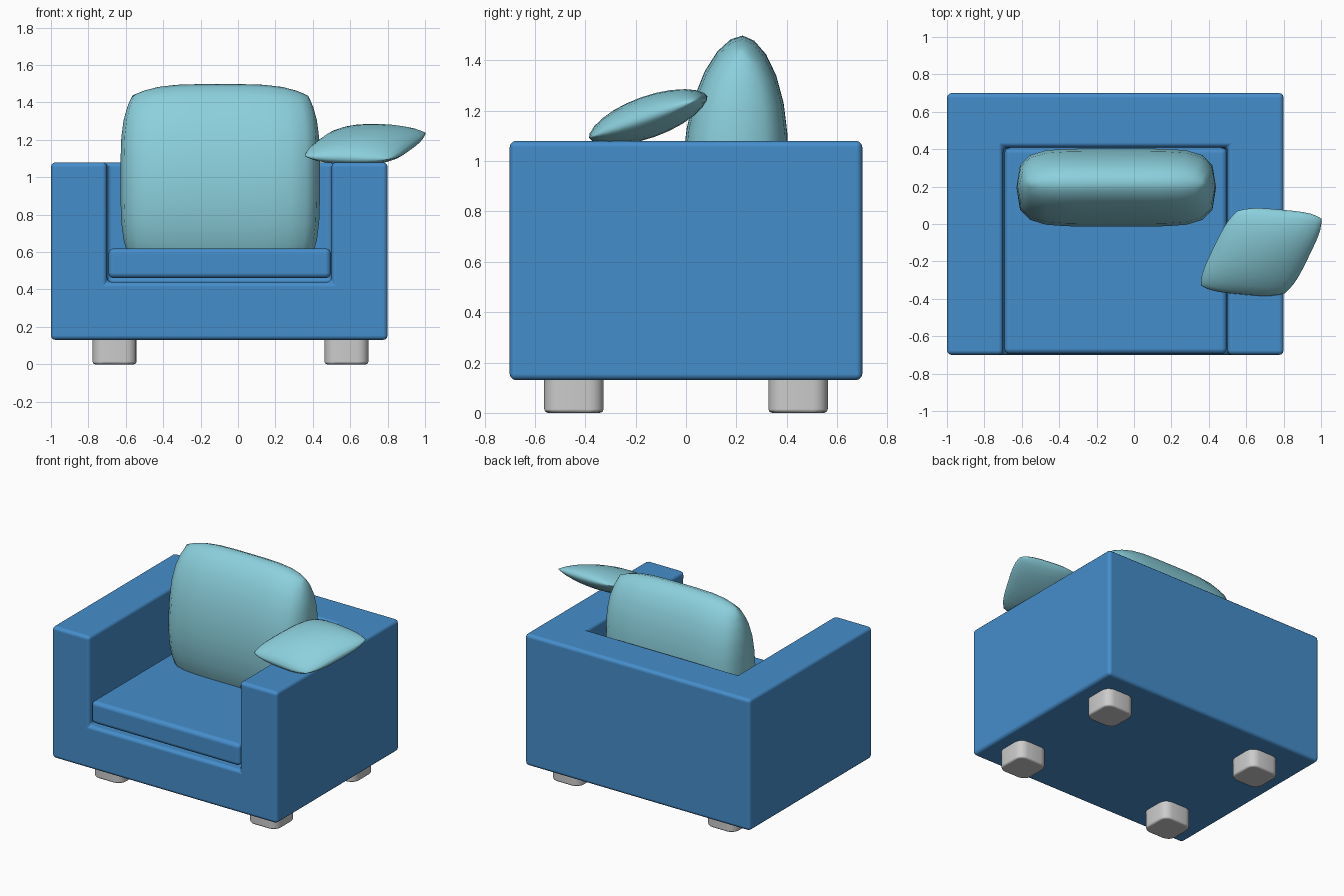
import bpy, bmesh, math
from mathutils import Matrix, Vector

if "Cube" in bpy.data.objects:
    bpy.data.objects.remove(bpy.data.objects["Cube"])


def material(name, rgb):
    m = bpy.data.materials.new(name)
    m.diffuse_color = (*rgb, 1)
    m.use_nodes = True
    m.node_tree.nodes["Principled BSDF"].inputs["Base Color"].default_value = m.diffuse_color
    return m


BLUE = material("blue_fabric", (0.06, 0.27, 0.60))
AQUA = material("aqua_fabric", (0.26, 0.63, 0.72))


def finish(bm, name, mat=None, bevel=0, segments=3, angle=30):
    bmesh.ops.recalc_face_normals(bm, faces=bm.faces)
    me = bpy.data.meshes.new(name)
    bm.to_mesh(me)
    bm.free()
    ob = bpy.data.objects.new(name, me)
    bpy.context.collection.objects.link(ob)
    for p in me.polygons:
        p.use_smooth = True
    if mat:
        me.materials.append(mat)
    if bevel:
        mod = ob.modifiers.new("rounding", 'BEVEL')
        mod.width, mod.segments = bevel, segments
        mod.limit_method = 'ANGLE'
        mod.angle_limit = math.radians(angle)
        mod.harden_normals = True
    return ob


def box(lo, hi):
    bm = bmesh.new()
    lo, hi = Vector(lo), Vector(hi)
    mat = Matrix.Translation((lo + hi) / 2) @ Matrix.Diagonal((*(hi - lo), 1))
    bmesh.ops.create_cube(bm, size=1, matrix=mat)
    return bm


# Frame: base block with the arms and back extruded up as one U
bm = box((-1, -0.7, 0.13), (0.8, 0.7, 0.44))
for co, no in (((-0.7, 0, 0), (1, 0, 0)), ((0.5, 0, 0), (1, 0, 0)), ((0, 0.41, 0), (0, 1, 0))):
    bmesh.ops.bisect_plane(bm, geom=bm.verts[:] + bm.edges[:] + bm.faces[:],
                           plane_co=co, plane_no=no)
bm.normal_update()
raised = []
for f in bm.faces:
    c = f.calc_center_median()
    is_seat = -0.7 < c.x < 0.5 and c.y < 0.41
    if f.normal.z > 0.9 and not is_seat:
        raised.append(f)
ext = bmesh.ops.extrude_face_region(bm, geom=raised)
bmesh.ops.translate(bm, vec=(0, 0, 0.64),
                    verts=[g for g in ext['geom'] if isinstance(g, bmesh.types.BMVert)])
bmesh.ops.delete(bm, geom=[f for f in raised if f.is_valid], context='FACES_ONLY')
bmesh.ops.recalc_face_normals(bm, faces=bm.faces)
bmesh.ops.dissolve_limit(bm, angle_limit=0.02, verts=bm.verts, edges=bm.edges)
finish(bm, "frame", BLUE, 0.025)

# Seat cushion
finish(box((-0.693, -0.695, 0.46), (0.497, 0.408, 0.62)), "seat_cushion", BLUE, 0.03)

# Legs: rounded square blocks
for i, x in enumerate((-0.66, 0.58)):
    for j, y in enumerate((-0.445, 0.445)):
        bm = box((x - 0.118, y - 0.118, 0), (x + 0.118, y + 0.118, 0.15))
        upright = [e for e in bm.edges if abs(e.verts[0].co.z - e.verts[1].co.z) > 0.1]
        bmesh.ops.bevel(bm, geom=upright, offset=0.06, segments=4, profile=0.5, affect='EDGES')
        finish(bm, f"leg_{'left' if i == 0 else 'right'}_{'front' if j == 0 else 'back'}",
               None, 0.015, 2, 40)


# Pillow: two grids bulging away from a shared seam
def pillow(name, matrix, pu, eu, n=12):
    bm = bmesh.new()
    ticks = [math.sin(math.pi / 2 * (2 * i / n - 1)) for i in range(n + 1)]
    for side in (-1, 1):
        rows = []
        for u in ticks:
            row = []
            for v in ticks:
                t = max(0, 1 - abs(u) ** pu) ** eu * max(0, 1 - v * v) ** 0.55
                row.append(bm.verts.new(matrix @ Vector((u * (1 - 0.12 * v ** 4),
                                                         v * (1 - 0.12 * u ** 4), side * t))))
            rows.append(row)
        for i in range(n):
            for j in range(n):
                bm.faces.new((rows[i][j], rows[i + 1][j], rows[i + 1][j + 1], rows[i][j + 1]))
    bmesh.ops.remove_doubles(bm, verts=bm.verts, dist=0.0005)
    return finish(bm, name, AQUA)


def axes(centre, e1, e2, e3):
    m = Matrix((e1, e2, e3)).transposed().to_4x4()
    m.translation = centre
    return m


# Back pillow, leaning slightly backwards
pillow("back_pillow", axes((-0.095, 0.195, 0.985), (0.533, 0, 0),
                           (0, 0.03, 0.513), (0, -0.208, 0.012)), 6, 0.35)

# Small skewed pillow resting on the right arm
tilt = Matrix.Rotation(math.radians(19.5), 3, 'X')
pillow("arm_pillow", axes((0.68, -0.15, 1.175), tilt @ Vector((0.255, -0.025, 0)),
                          tilt @ Vector((0.11, 0.24, 0)), tilt @ Vector((0, 0, 0.083))), 2, 0.55)
